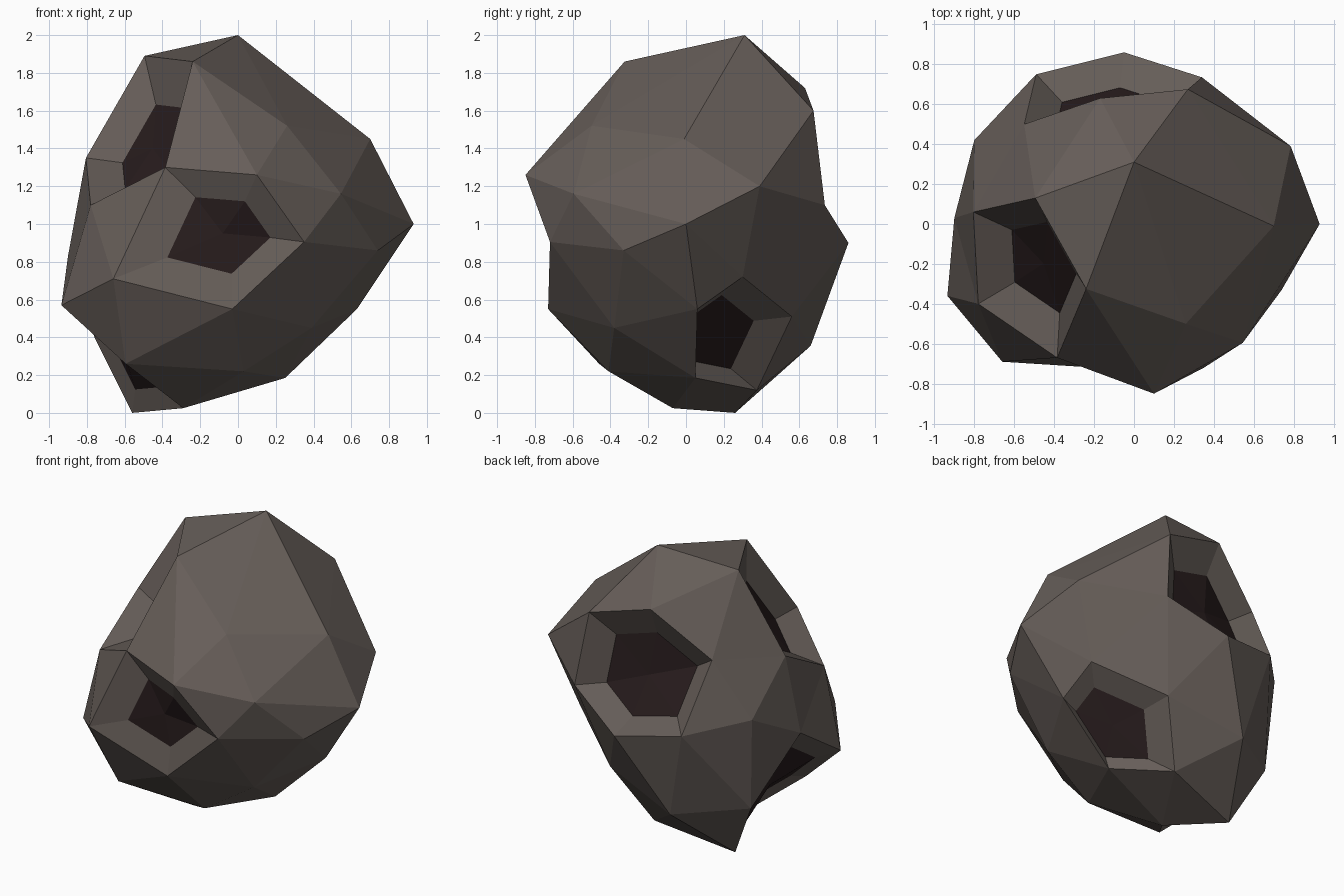
import bpy, bmesh
from mathutils import Vector

if "Cube" in bpy.data.objects:
    bpy.data.objects.remove(bpy.data.objects["Cube"])

# Rock lattice: 12 corners (a-l) and 30 edge midpoints, as in a once-divided icosahedron.
# Points that become crater centres (a, b, l, dk, ej) are worked out from their rims.
CORNERS = {
    "c": (.26, -.50, 1.52), "d": (-.935, -.36, .57), "e": (-.17, .63, 1.72),
    "f": (-.80, .42, 1.04), "g": (.74, -.33, .86), "h": (.03, -.41, .22),
    "i": (.785, .39, 1.20), "j": (-.05, .86, .90), "k": (-.56, .26, 0),
}
MIDS = {
    "ab": (-.385, -.67, 1.30), "ac": (.10, -.85, 1.26), "ag": (.35, -.72, .905),
    "ah": (-.03, -.73, .55), "ad": (-.66, -.69, .71), "bc": (-.24, -.325, 1.86),
    "be": (-.495, .13, 1.89), "bf": (-.805, .06, 1.35), "bd": (-.78, -.40, 1.10),
    "ce": (0, .31, 2), "cg": (.545, -.595, 1.16), "ci": (.70, -.01, 1.45),
    "df": (-.90, .03, .83), "dh": (-.595, -.46, .26), "ef": (-.55, .50, 1.42),
    "ei": (.27, .675, 1.60), "fj": (-.49, .75, .97), "fk": (-.76, .375, .40),
    "gh": (.39, -.38, .45), "gi": (.93, 0, 1.0), "gl": (.63, .06, .55),
    "hl": (.25, .05, .185), "hk": (-.29, -.07, .025), "il": (.60, .30, .72),
    "ij": (.34, .735, 1.10), "jl": (.19, .56, .51), "jk": (-.34, .66, .355),
    "kl": (-.02, .375, .12),
}
# Each crater: floor size against its rim, and how far the floor is pushed in
CRATERS = {
    "a": (.54, (.04, .04, .005)), "b": (.57, (.08, .04, -.09)),
    "l": (.65, (-.02, -.10, .01)), "dk": (.70, (.05, 0, .02)),
    "ej": (.66, (0, -.12, -.055)),
}
BOWL = 1.1   # the middle of each floor dips slightly further

pos = {n: Vector(p) for n, p in {**CORNERS, **MIDS}.items()}
edges = set(MIDS) | {"dk", "ej"}

# Every triple of linked corners is a large triangle, split into four small ones
names = "abcdefghijkl"
tris = []


def link(p, q):
    return p + q if p + q in edges else q + p


for n, x in enumerate(names):
    for y in names[n + 1:]:
        for z in names[names.index(y) + 1:]:
            xy, xz, yz = link(x, y), link(x, z), link(y, z)
            if {xy, xz, yz} <= edges:
                tris += [(x, xy, xz), (y, yz, xy), (z, xz, yz), (xy, yz, xz)]

# Sunken floor of each crater
for c, (size, push) in CRATERS.items():
    rim = {n for t in tris if c in t for n in t if n != c}
    mid = sum((pos[n] for n in rim), Vector()) / len(rim)
    push = Vector(push)
    for n in rim:
        pos[c + ">" + n] = mid + (pos[n] - mid) * size + push
    pos[c] = mid + push * BOWL

# Surface: plain triangles, or a wall and a floor piece where a crater lies
bm = bmesh.new()
verts = {n: bm.verts.new(p) for n, p in pos.items()}


def add_face(keys, material=0):
    bm.faces.new([verts[k] for k in keys]).material_index = material


for t in tris:
    hit = [c for c in CRATERS if c in t]
    if not hit:
        add_face(t)
        continue
    c = hit[0]
    i = t.index(c)
    u, v = t[(i + 1) % 3], t[(i + 2) % 3]
    add_face((u, v, c + ">" + v, c + ">" + u))
    add_face((c, c + ">" + u, c + ">" + v), 1)

bmesh.ops.recalc_face_normals(bm, faces=bm.faces[:])
mesh = bpy.data.meshes.new("cratered_rock")
bm.to_mesh(mesh)
bm.free()

# Colours
for name, colour in (("grey_brown_stone", (.133, .111, .099, 1)),
                     ("dark_crater_floor", (.021, .012, .0125, 1))):
    mat = bpy.data.materials.new(name)
    mat.diffuse_color = colour
    mat.use_nodes = True
    mat.node_tree.nodes["Principled BSDF"].inputs["Base Color"].default_value = mat.diffuse_color
    mesh.materials.append(mat)

rock = bpy.data.objects.new("cratered_rock", mesh)
bpy.context.collection.objects.link(rock)
